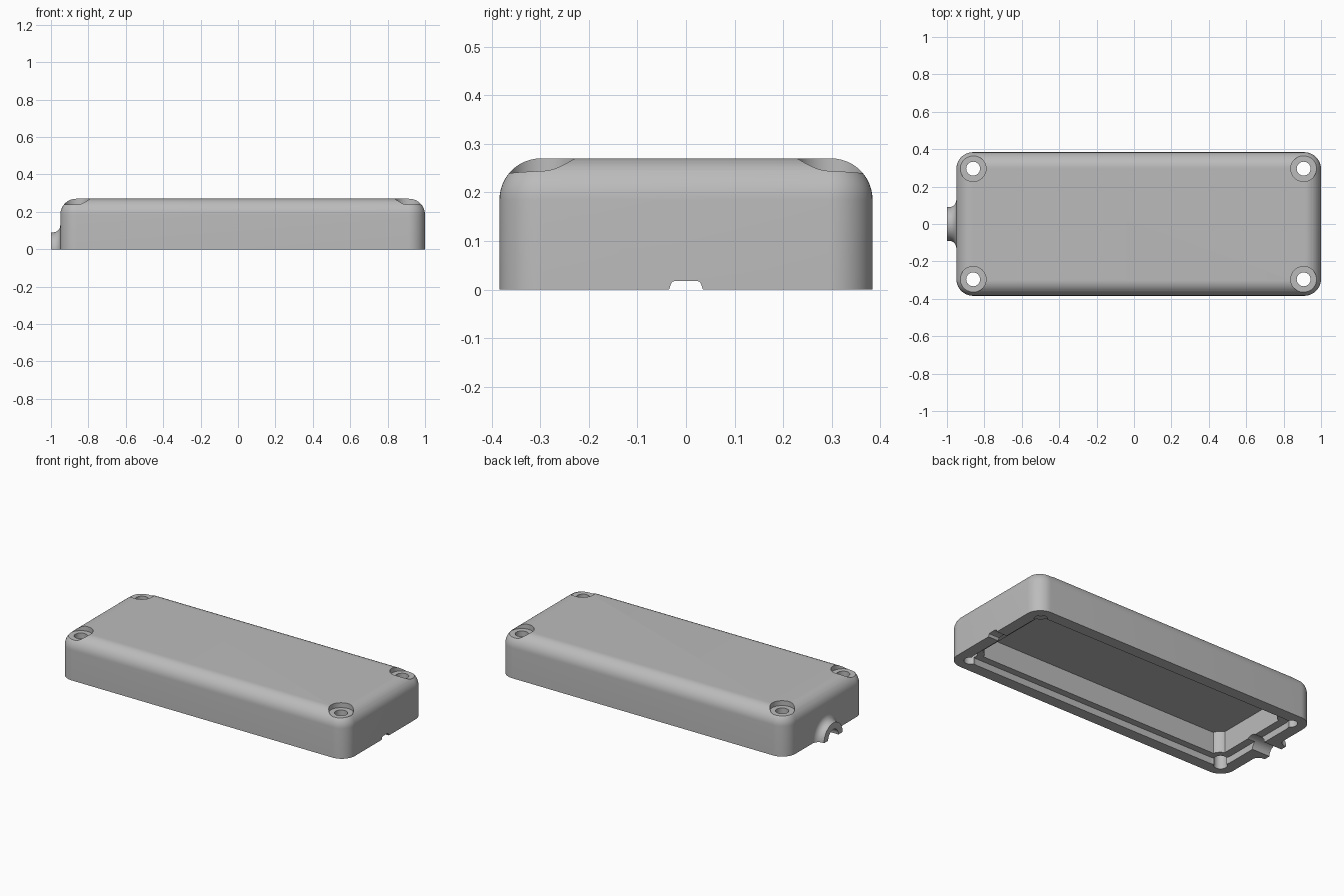
import bpy, bmesh, math

if "Cube" in bpy.data.objects:
    bpy.data.objects.remove(bpy.data.objects["Cube"])

X0, X1, Y, H = -0.95, 1.0, 0.384, 0.27      # shell extents
HOLES = [(x, y) for x in (-0.86, 0.907) for y in (-0.296, 0.296)]


def loft(name, rings):
    """Closed solid skinned through rings of equal point count."""
    bm = bmesh.new()
    vs = [[bm.verts.new(p) for p in r] for r in rings]
    n = len(vs[0])
    for a, b in zip(vs, vs[1:]):
        for i in range(n):
            j = (i + 1) % n
            bm.faces.new((a[i], a[j], b[j], b[i]))
    bm.faces.new(vs[0])
    bm.faces.new(vs[-1])
    bmesh.ops.recalc_face_normals(bm, faces=bm.faces)
    me = bpy.data.meshes.new(name)
    bm.to_mesh(me)
    bm.free()
    ob = bpy.data.objects.new(name, me)
    bpy.context.collection.objects.link(ob)
    return ob


def rounded(x0, x1, y, r, z, seg=12):
    pts = []
    for k, (cx, cy) in enumerate([(x1 - r, y - r), (x0 + r, y - r),
                                  (x0 + r, r - y), (x1 - r, r - y)]):
        for i in range(seg + 1):
            a = math.pi / 2 * (k + i / seg)
            pts.append((cx + r * math.cos(a), cy + r * math.sin(a), z))
    return pts


def half_ring(x, r, z0=0.0, seg=32):
    """Half circle about the x axis; z0 extends it straight down."""
    pts = [(x, r * math.cos(math.pi * i / seg), r * math.sin(math.pi * i / seg))
           for i in range(seg + 1)]
    return pts if z0 == 0 else [(x, r, z0)] + pts + [(x, -r, z0)]


def cylinder(name, x, y, r, z0, z1, seg=32):
    return loft(name, [[(x + r * math.cos(2 * math.pi * i / seg),
                         y + r * math.sin(2 * math.pi * i / seg), z)
                        for i in range(seg)] for z in (z0, z1)])


def boolean(ob, tool, op='DIFFERENCE'):
    m = ob.modifiers.new("bool", 'BOOLEAN')
    m.operation, m.object, m.solver = op, tool, 'EXACT'
    bpy.context.view_layer.objects.active = ob
    bpy.ops.object.modifier_apply(modifier=m.name)
    bpy.data.objects.remove(tool, do_unlink=True)


# Shell with rounded corners and rounded top edge
R, F = 0.09, 0.085
rings = [rounded(X0, X1, Y, R, 0)]
for i in range(13):
    a = math.pi / 2 * i / 12
    d = F * (1 - math.cos(a))
    rings.append(rounded(X0 + d, X1 - d, Y - d, R - d, H - F + F * math.sin(a)))
shell = loft("enclosure_shell", rings)

# Flared cable spout on the left end
spout = [half_ring(-1.0, 0.09)]
for i in range(9):
    a = math.pi / 2 * i / 8
    spout.append(half_ring(-0.988 + 0.038 * math.sin(a),
                           0.09 + 0.04 * (1 - math.cos(a))))
spout.append(half_ring(-0.92, 0.13))
boolean(shell, loft("spout", spout), 'UNION')

# Stepped recess inside the rim
boolean(shell, loft("recess", [rounded(X0 + 0.07, X1 - 0.07, Y - 0.07, 0.08, z)
                               for z in (-0.1, 0.04)]))

# Deep cavity, its corners scooped around the screw bosses
bx0, bx1, by, br = -0.832, 0.882, 0.272, 0.075
outline = []
for sx, sy in ((1, 1), (-1, 1), (-1, -1), (1, -1)):
    hx, hy = (0.907 if sx > 0 else -0.86), 0.296 * sy
    ex = abs(hx - (bx1 if sx > 0 else bx0))
    ey = 0.296 - by
    a0 = math.acos(ex / br)            # meets the end wall
    a1 = math.asin(ey / br)            # meets the side wall
    arc = []
    for i in range(11):
        a = a0 + (a1 - a0) * i / 10
        arc.append((hx - sx * br * math.cos(a), hy - sy * br * math.sin(a)))
    outline += arc if sx * sy > 0 else arc[::-1]
boolean(shell, loft("cavity", [[(x, y, z) for x, y in outline]
                               for z in (-0.1, 0.17)]))

# Cable bore through the spout
boolean(shell, loft("bore", [half_ring(x, 0.05, -0.1) for x in (-1.1, -0.75)]))

# Small notch in the right rim
prof = [(-0.035, -0.1), (-0.035, 0), (-0.031, 0.012), (-0.028, 0.016), (-0.022, 0.018),
        (0.022, 0.018), (0.028, 0.016), (0.031, 0.012), (0.035, 0), (0.035, -0.1)]
boolean(shell, loft("notch", [[(x, y, z) for y, z in prof] for x in (0.8, 1.1)]))

# Screw holes with counterbores
for x, y in HOLES:
    boolean(shell, cylinder("hole", x, y, 0.037, -0.1, 0.4))
    boolean(shell, cylinder("counterbore", x, y, 0.069, 0.24, 0.4, 40))

# Grey plastic, smooth with sharp edges kept
mat = bpy.data.materials.new("grey plastic")
mat.diffuse_color = (0.5, 0.5, 0.5, 1)
mat.use_nodes = True
mat.node_tree.nodes["Principled BSDF"].inputs["Base Color"].default_value = mat.diffuse_color
shell.data.materials.clear()
shell.data.materials.append(mat)
for p in shell.data.polygons:
    p.material_index = 0
bpy.ops.object.select_all(action='DESELECT')
shell.select_set(True)
bpy.context.view_layer.objects.active = shell
bpy.ops.object.shade_smooth_by_angle(angle=math.radians(30))
